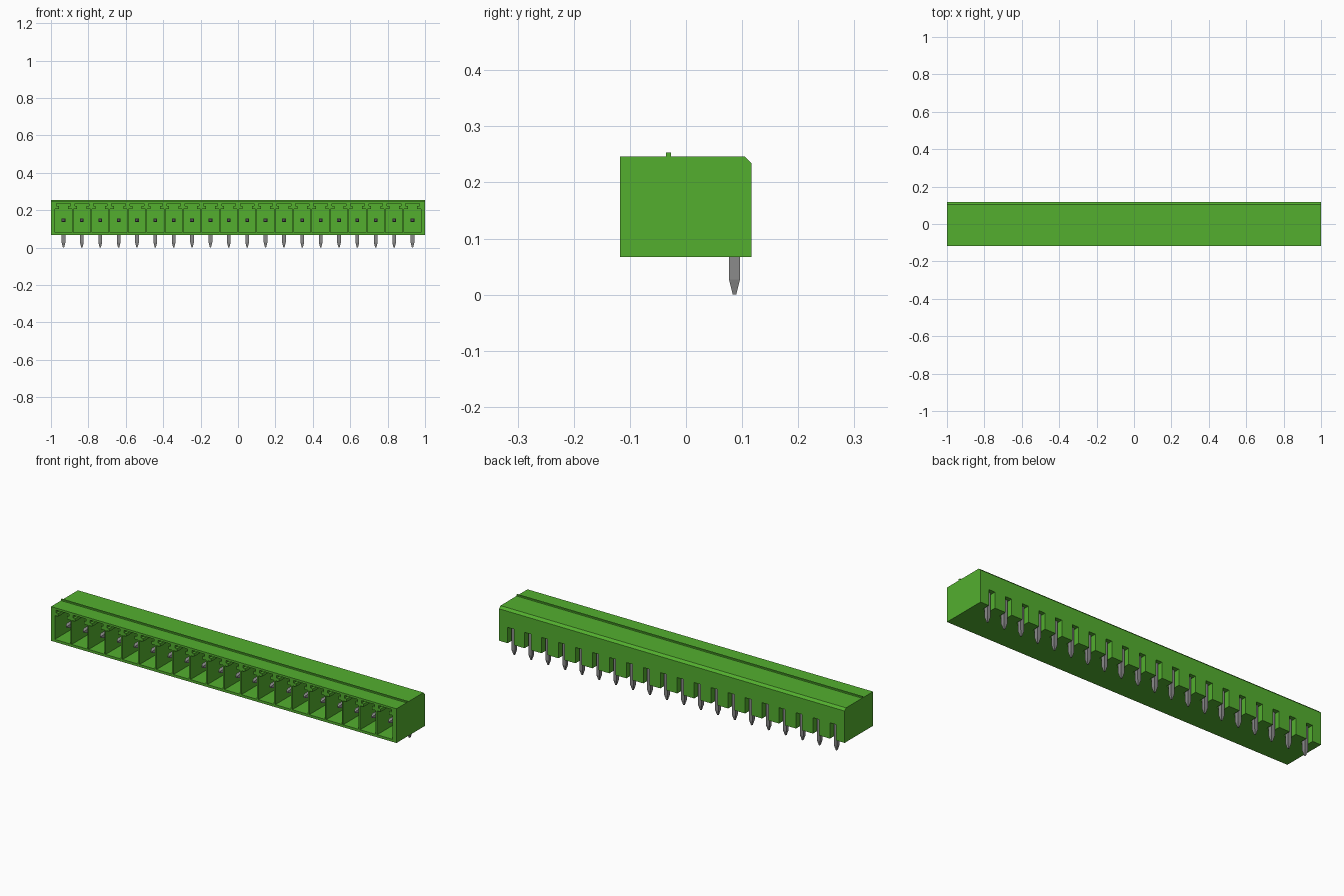
import bpy
import bmesh
from mathutils import Vector

if "Cube" in bpy.data.objects:
    bpy.data.objects.remove(bpy.data.objects["Cube"], do_unlink=True)

COUNT, PITCH = 20, 0.0982
CENTRES = [(i - (COUNT - 1) / 2) * PITCH for i in range(COUNT)]
PIN_Y, PIN_Z = 0.0865, 0.146


def material(name, rgb, metallic=0.0):
    m = bpy.data.materials.new(name)
    m.use_nodes = True
    m.diffuse_color = (*rgb, 1)
    bsdf = m.node_tree.nodes["Principled BSDF"]
    bsdf.inputs["Base Color"].default_value = (*rgb, 1)
    bsdf.inputs["Metallic"].default_value = metallic
    return m


green = material("green plastic", (0.087, 0.43, 0.028))
grey = material("pin grey", (0.26, 0.26, 0.26))


def finish(bm, name, mat):
    bmesh.ops.recalc_face_normals(bm, faces=bm.faces)
    mesh = bpy.data.meshes.new(name)
    bm.to_mesh(mesh)
    bm.free()
    mesh.materials.append(mat)
    ob = bpy.data.objects.new(name, mesh)
    bpy.context.collection.objects.link(ob)
    return ob


def loft(bm, rings):
    """Skin a list of closed rings and cap both ends."""
    loops = [[bm.verts.new(p) for p in ring] for ring in rings]
    n = len(loops[0])
    for a, b in zip(loops, loops[1:]):
        for i in range(n):
            j = (i + 1) % n
            bm.faces.new((a[i], a[j], b[j], b[i]))
    bm.faces.new(loops[0])
    bm.faces.new(loops[-1])


def along_x(bm, profile, x0, x1):
    loft(bm, [[(x, y, z) for y, z in profile] for x in (x0, x1)])


# Housing block with a chamfered rear top edge
bm = bmesh.new()
along_x(bm, [(-0.118, 0.067), (0.117, 0.067), (0.117, 0.234),
             (0.105, 0.246), (-0.118, 0.246)], -1, 1)
housing = finish(bm, "housing", green)

# Front sockets with keyed slots above, and rear pin grooves
half = [(0.045, 0.08), (0.045, 0.205), (0.025, 0.205),
        (0.025, 0.221), (0.037, 0.221), (0.037, 0.235)]
socket = half + [(-x, z) for x, z in reversed(half)]
bm = bmesh.new()
for cx in CENTRES:
    loft(bm, [[(cx + x, y, z) for x, z in socket] for y in (-0.15, 0.05)])
    along_x(bm, [(0.074, 0.04), (0.15, 0.04), (0.15, 0.15), (0.074, 0.15)],
            cx - 0.018, cx + 0.018)
cutter = finish(bm, "socket_cutter", green)
cutter.hide_render = True

mod = housing.modifiers.new("sockets", 'BOOLEAN')
mod.operation, mod.solver, mod.object = 'DIFFERENCE', 'EXACT', cutter
bpy.context.view_layer.objects.active = housing
bpy.ops.object.modifier_apply(modifier=mod.name)
bpy.data.objects.remove(cutter, do_unlink=True)

# Thin rib along the top
bm = bmesh.new()
along_x(bm, [(-0.036, 0.244), (-0.027, 0.244), (-0.027, 0.253), (-0.036, 0.253)], -1, 1)
finish(bm, "top_rib", green)

# Bent contact pins: centre, half width and inward direction of each section
sections = [((PIN_Y, 0.0), 0.003, (-1, 0)),
            ((PIN_Y, 0.027), 0.0098, (-1, 0)),
            ((PIN_Y, PIN_Z), 0.0098, (-1, -1)),
            ((-0.068, PIN_Z), 0.0098, (0, -1)),
            ((-0.085, PIN_Z), 0.004, (0, -1))]
for k, cx in enumerate(CENTRES, 1):
    bm = bmesh.new()
    rings = []
    for (y, z), h, d in sections:
        c, side, inner = Vector((cx, y, z)), Vector((h, 0, 0)), Vector((0, *d)) * h
        rings.append([c + side + inner, c - side + inner, c - side - inner, c + side - inner])
    loft(bm, rings)
    finish(bm, f"contact_pin_{k}", grey)
